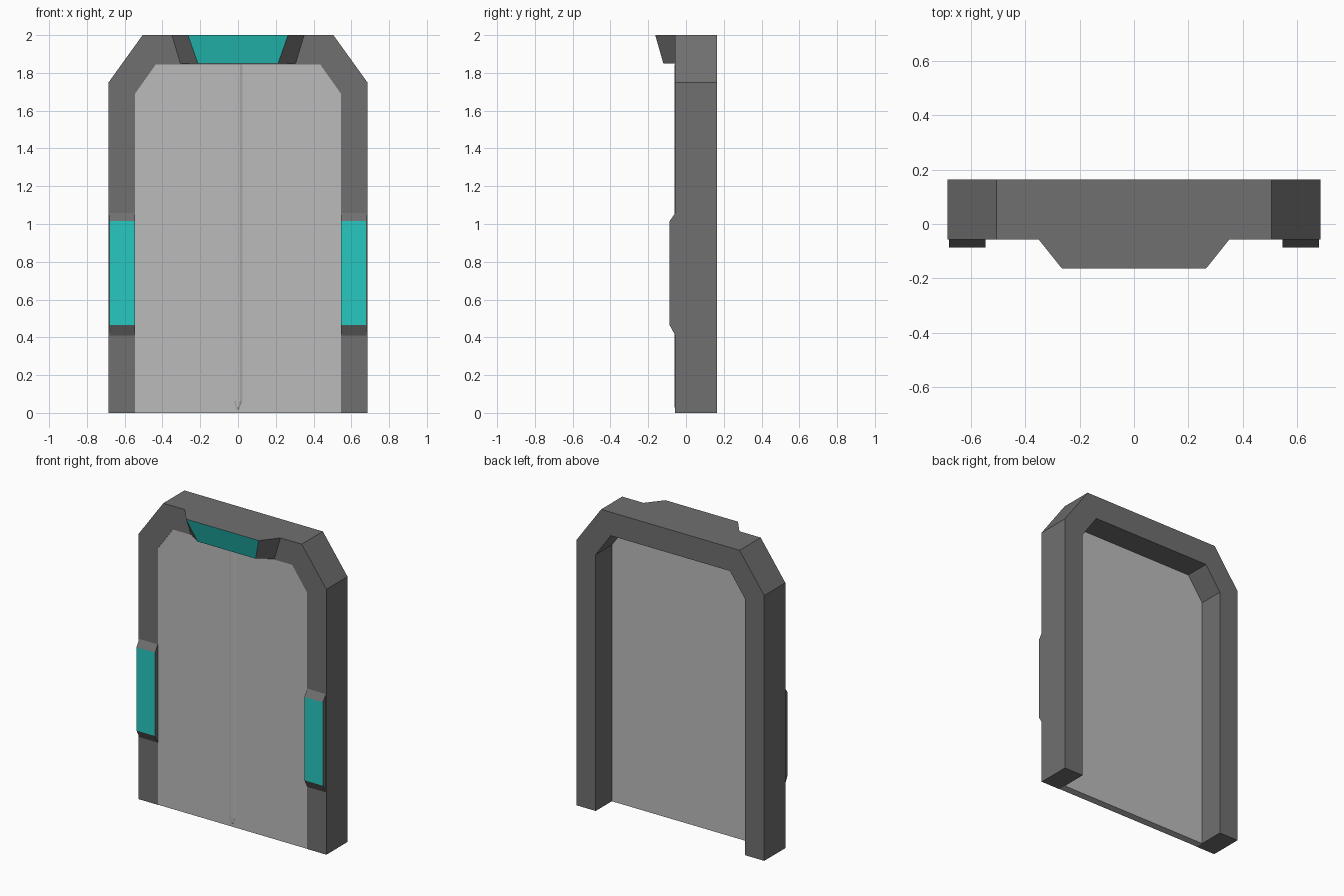
import bpy
import bmesh

if "Cube" in bpy.data.objects:
    bpy.data.objects.remove(bpy.data.objects["Cube"])


def material(name, rgb):
    m = bpy.data.materials.new(name)
    m.diffuse_color = (*rgb, 1)
    m.use_nodes = True
    m.node_tree.nodes["Principled BSDF"].inputs["Base Color"].default_value = m.diffuse_color
    return m


dark = material("dark_grey", (0.16, 0.16, 0.16))
light = material("light_grey", (0.5, 0.5, 0.5))
teal = material("teal", (0.02, 0.58, 0.53))


def loft(name, back, front, body, cap=None):
    """Solid between two matching loops of (x, y, z); the front cap may have its own colour."""
    bm = bmesh.new()
    a = [bm.verts.new(p) for p in back]
    b = [bm.verts.new(p) for p in front]
    bm.faces.new(a)
    bm.faces.new(b).material_index = 1 if cap else 0
    n = len(a)
    for i in range(n):
        j = (i + 1) % n
        bm.faces.new((a[i], a[j], b[j], b[i]))
    bmesh.ops.recalc_face_normals(bm, faces=bm.faces)
    me = bpy.data.meshes.new(name)
    bm.to_mesh(me)
    bm.free()
    for m in (body, cap):
        if m:
            me.materials.append(m)
    ob = bpy.data.objects.new(name, me)
    bpy.context.collection.objects.link(ob)
    return ob


def at(profile, y):
    return [(x, y, z) for x, z in profile]


def mirrored(half):
    return half + [(-x, z) for x, z in reversed(half)]


FRONT, BACK = -0.057, 0.163

# Door frame: chamfered arch, open at the bottom
outer = mirrored([(0.685, 0), (0.685, 1.75), (0.505, 2.0)])
inner = mirrored([(0.545, 0), (0.545, 1.69), (0.435, 1.845)])
arch = outer + inner[::-1]
loft("door_frame", at(arch, BACK), at(arch, FRONT), dark)

# Thin door panel, nearly flush with the frame front
loft("door_panel", at(inner, -0.005), at(inner, FRONT + 0.002), light)

# Raised centre seam with a tapered foot
seam_base = mirrored([(0.008, 0.015), (0.027, 0.06), (0.027, 1.845)])
seam_face = mirrored([(0.004, 0.03), (0.01, 0.065), (0.01, 1.845)])
loft("centre_seam", at(seam_base, FRONT + 0.004), at(seam_face, FRONT - 0.004), light)

# Header lamp: slanted wedge over the door
loft("header_lamp",
     [(-0.35, FRONT, 2), (0.35, FRONT, 2), (0.305, FRONT, 1.85), (-0.305, FRONT, 1.85)],
     [(-0.265, -0.163, 2), (0.265, -0.163, 2), (0.212, -0.12, 1.85), (-0.212, -0.12, 1.85)],
     dark, teal)

# Side lamps on both jambs
for side, s in (("left", -1), ("right", 1)):
    def rect(z0, z1):
        return [(s * 0.545, z0), (s * 0.68, z0), (s * 0.68, z1), (s * 0.545, z1)]
    loft(side + "_side_lamp", at(rect(0.41, 1.058), FRONT),
         at(rect(0.465, 1.015), -0.087), dark, teal)
